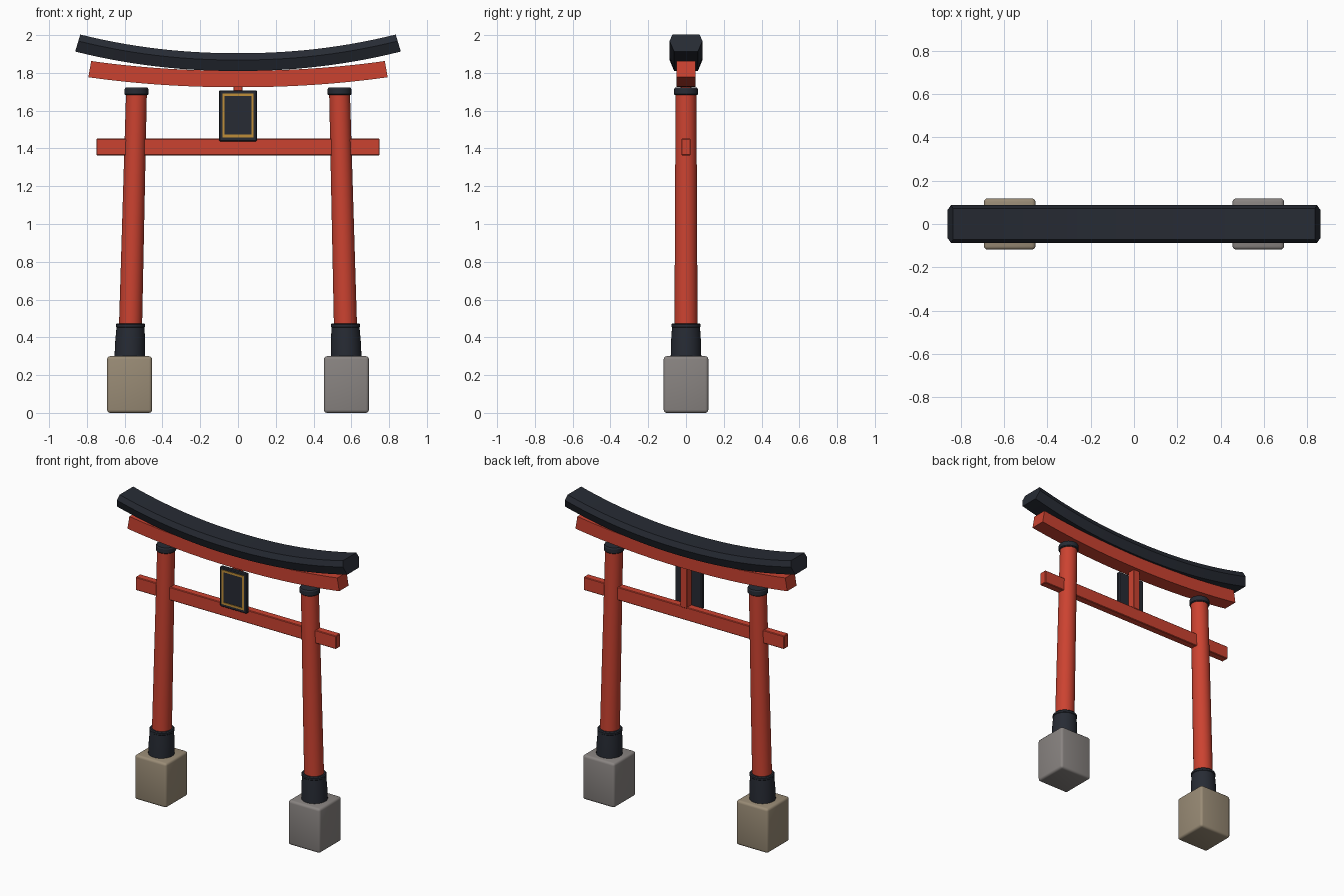
import bpy, bmesh, math
from mathutils import Vector, Matrix

if "Cube" in bpy.data.objects:
    bpy.data.objects.remove(bpy.data.objects["Cube"])


def mat(name, r, g, b):
    m = bpy.data.materials.new(name)
    m.diffuse_color = (r, g, b, 1)
    m.use_nodes = True
    m.node_tree.nodes["Principled BSDF"].inputs["Base Color"].default_value = m.diffuse_color
    return m


RED = mat("vermilion", 0.60, 0.055, 0.03)
BLACK = mat("black_lacquer", 0.02, 0.024, 0.034)
GOLD = mat("gold", 0.52, 0.27, 0.04)
TAN = mat("tan_stone", 0.32, 0.26, 0.18)
GREY = mat("grey_stone", 0.25, 0.23, 0.22)


def finish(name, bm, m):
    bmesh.ops.recalc_face_normals(bm, faces=bm.faces)
    me = bpy.data.meshes.new(name)
    bm.to_mesh(me)
    bm.free()
    ob = bpy.data.objects.new(name, me)
    bpy.context.collection.objects.link(ob)
    me.materials.append(m)
    bpy.ops.object.select_all(action='DESELECT')
    ob.select_set(True)
    bpy.context.view_layer.objects.active = ob
    bpy.ops.object.shade_smooth_by_angle(angle=math.radians(30))
    return ob


def box(name, lo, hi, m, bevel=0.004, seg=1):
    lo, hi = Vector(lo), Vector(hi)
    bm = bmesh.new()
    bmesh.ops.create_cube(bm, size=1)
    for v in bm.verts:
        v.co = (lo + hi) / 2 + v.co * (hi - lo)
    if bevel:
        bmesh.ops.bevel(bm, geom=bm.edges[:], offset=bevel, segments=seg,
                        affect='EDGES', profile=0.5)
    return finish(name, bm, m)


def turned(name, profile, m, side, sides=32):
    """Stack of rings (z, radius) following the inward lean of a pillar."""
    bm = bmesh.new()
    rings = []
    for z, r in profile:
        x = side * (0.573 - 0.0254 * (z - 0.30))
        rings.append([bm.verts.new((x + r * math.cos(a), r * math.sin(a), z))
                      for a in (2 * math.pi * i / sides for i in range(sides))])
    for a, b in zip(rings, rings[1:]):
        for i in range(sides):
            j = (i + 1) % sides
            bm.faces.new((a[i], a[j], b[j], b[i]))
    bm.faces.new(rings[0])
    bm.faces.new(rings[-1])
    return finish(name, bm, m)


def curved_beam(name, section, half, z0, rise, m, power=2.1, lean=1.2, n=28):
    """Sweep a (y, height) section along an upward-curving path."""
    bm = bmesh.new()
    rings = []
    for i in range(n + 1):
        x = half * (2 * i / n - 1)
        t = abs(x) / half
        slope = math.copysign(lean * power * rise / half * t ** (power - 1), x)
        a = math.atan(slope)
        z = z0 + rise * t ** power
        rings.append([bm.verts.new((x - h * math.sin(a), y, z + h * math.cos(a)))
                      for y, h in section])
    k = len(section)
    for a, b in zip(rings, rings[1:]):
        for i in range(k):
            j = (i + 1) % k
            bm.faces.new((a[i], a[j], b[j], b[i]))
    bm.faces.new(rings[0])
    bm.faces.new(rings[-1])
    return finish(name, bm, m)


# Roof beam and the red beam beneath it
curved_beam("top_beam", [(-0.063, 0), (0.063, 0), (0.087, 0.058), (0.072, 0.094),
                         (-0.072, 0.094), (-0.087, 0.058)], 0.862, 1.81, 0.103, BLACK)
curved_beam("under_beam", [(-0.05, 0), (0.05, 0), (0.05, 0.087), (-0.05, 0.087)],
            0.792, 1.724, 0.053, RED)

# Pillars with stone bases, sleeves and caps
for side, label, stone in ((-1, "left", TAN), (1, "right", GREY)):
    c = side * 0.574
    box(label + "_base", (c - 0.119, -0.118, 0), (c + 0.119, 0.118, 0.30), stone, 0.016, 3)
    turned(label + "_pillar", [(0.29, 0.062), (1.70, 0.055)], RED, side)
    turned(label + "_sleeve", [(0.295, 0.081), (0.38, 0.079), (0.455, 0.074)], BLACK, side)
    turned(label + "_sleeve_ring", [(0.452, 0.073), (0.456, 0.077), (0.468, 0.077),
                                    (0.474, 0.072)], BLACK, side)
    turned(label + "_cap", [(1.682, 0.058), (1.687, 0.063), (1.714, 0.063),
                            (1.722, 0.058)], BLACK, side)

# Tie beam and short centre post
box("tie_beam", (-0.75, -0.025, 1.363), (0.75, 0.025, 1.452), RED)
box("centre_post", (-0.025, -0.028, 1.445), (0.025, 0.028, 1.735), RED, 0.003)

# Blank plaque with gold frame
box("plaque", (-0.10, -0.052, 1.438), (0.10, -0.026, 1.708), BLACK, 0.005)
for name, x0, x1, z0, z1 in (("top", -0.083, 0.083, 1.677, 1.691),
                             ("bottom", -0.083, 0.083, 1.459, 1.473),
                             ("left", -0.083, -0.071, 1.473, 1.677),
                             ("right", 0.071, 0.083, 1.473, 1.677)):
    box("plaque_frame_" + name, (x0, -0.056, z0), (x1, -0.048, z1), GOLD, 0)
